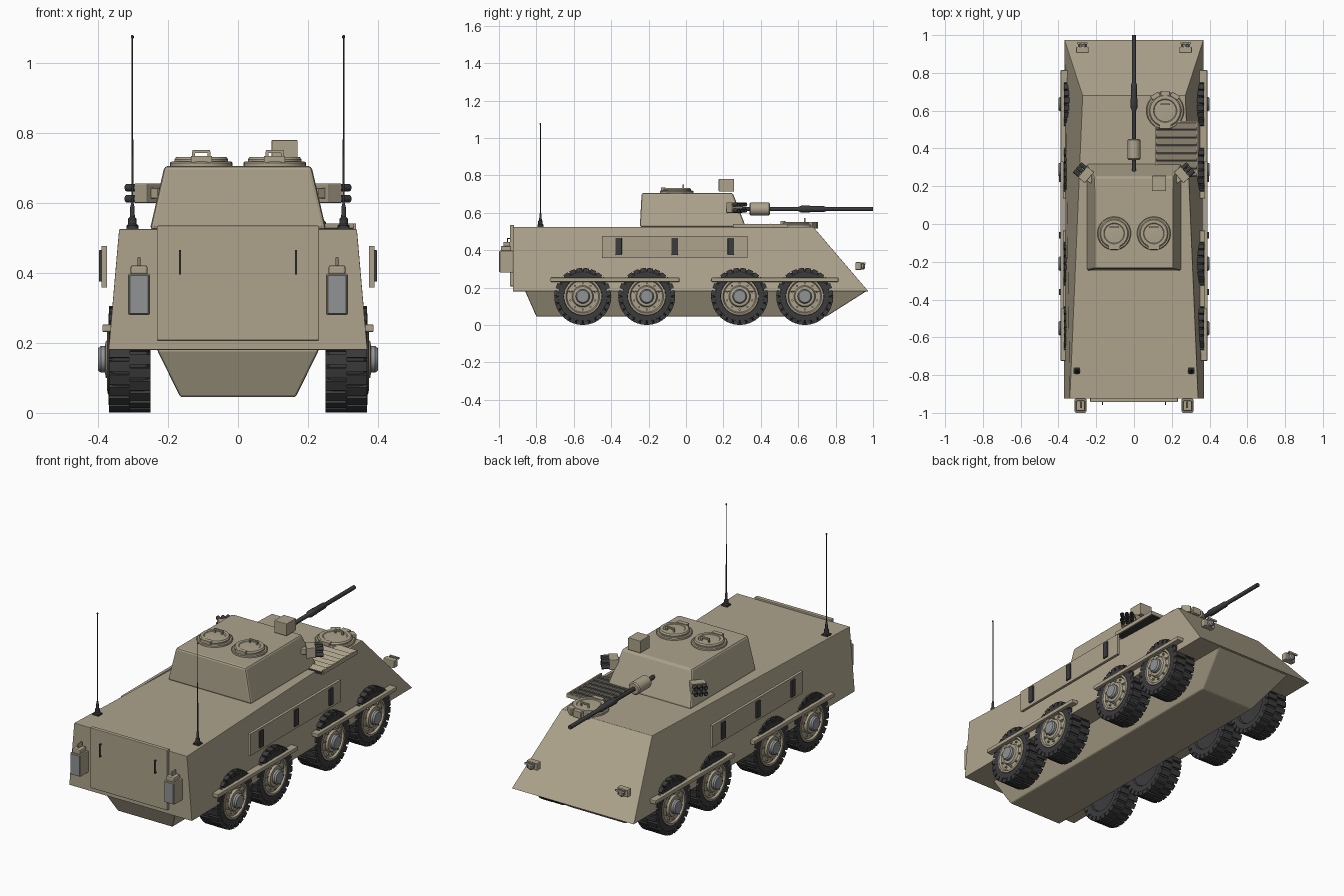
import bpy, bmesh
from math import pi, cos, sin, radians
from mathutils import Matrix, Vector

if "Cube" in bpy.data.objects:
    bpy.data.objects.remove(bpy.data.objects["Cube"])

def material(name, c):
    m = bpy.data.materials.new(name)
    m.diffuse_color = (*c, 1)
    m.use_nodes = True
    m.node_tree.nodes["Principled BSDF"].inputs["Base Color"].default_value = m.diffuse_color
    return m

TAN = material("tan_paint", (0.42, 0.37, 0.265))
DARK = material("dark_rubber", (0.045, 0.045, 0.048))
GREY = material("grey_metal", (0.28, 0.29, 0.30))
T = Matrix.Translation
ALONG_X = Matrix.Rotation(pi / 2, 4, 'Y')
ALONG_Y = Matrix.Rotation(-pi / 2, 4, 'X')
I = Matrix.Identity(4)

def block(bm, lo, hi, M=I):
    c, s = (Vector(lo) + Vector(hi)) / 2, Vector(hi) - Vector(lo)
    bmesh.ops.create_cube(bm, size=1, matrix=M @ T(c) @ Matrix.Diagonal((*s, 1)))

def lathe(bm, prof, M=I, n=32):
    rings = [[bm.verts.new(M @ Vector((r * cos(2 * pi * k / n), r * sin(2 * pi * k / n), z)))
              for k in range(n)] for r, z in prof]
    for a, b in zip(rings, rings[1:]):
        for k in range(n):
            j = (k + 1) % n
            bm.faces.new((a[k], a[j], b[j], b[k]))
    bm.faces.new(rings[0])
    bm.faces.new(rings[-1])

def frustum(bm, bottom, top):
    """Each ring: z plus (half width, y) at the back and at the nose."""
    v = [[bm.verts.new(p) for p in ((-w0, y0, z), (w0, y0, z), (w1, y1, z), (-w1, y1, z))]
         for z, (w0, y0), (w1, y1) in (bottom, top)]
    bm.faces.new(v[0])
    bm.faces.new(v[1])
    for k in range(4):
        j = (k + 1) % 4
        bm.faces.new((v[0][k], v[0][j], v[1][j], v[1][k]))

def finish(bm, name, mat, bevel=0, smooth=True):
    bmesh.ops.recalc_face_normals(bm, faces=bm.faces)
    me = bpy.data.meshes.new(name)
    bm.to_mesh(me)
    bm.free()
    me.materials.append(mat)
    ob = bpy.data.objects.new(name, me)
    bpy.context.collection.objects.link(ob)
    if bevel:
        b = ob.modifiers.new("bevel", 'BEVEL')
        b.width, b.segments = bevel, 2
    if smooth:
        bpy.ops.object.select_all(action='DESELECT')
        ob.select_set(True)
        bpy.context.view_layer.objects.active = ob
        bpy.ops.object.shade_smooth_by_angle(angle=radians(35))
    return ob

def box(name, lo, hi, mat=TAN, bevel=0.0):
    bm = bmesh.new()
    block(bm, lo, hi)
    return finish(bm, name, mat, bevel, False)

def turned(name, prof, M, mat=TAN, n=32):
    bm = bmesh.new()
    lathe(bm, prof, M, n)
    return finish(bm, name, mat)

# Hull, belly and turret
for name, lower, upper, bev in (
        ("upper_hull", (0.18, (0.37, -0.925), (0.368, 0.975)), (0.525, (0.34, -0.925), (0.272, 0.68)), 0.002),
        ("lower_hull", (0.045, (0.165, -0.80), (0.165, 0.75)), (0.181, (0.232, -0.86), (0.232, 0.965)), 0.006),
        ("turret", (0.524, (0.252, -0.247), (0.252, 0.32)), (0.706, (0.21, -0.237), (0.21, 0.25)), 0.01)):
    bm = bmesh.new()
    frustum(bm, lower, upper)
    finish(bm, name, TAN, bev, False)

# Gun and sight
gun = T((0, 0, 0.62)) @ ALONG_Y
turned("gun_mantlet", [(0.028, 0.34), (0.034, 0.346), (0.034, 0.444), (0.028, 0.45)], gun)
turned("gun_barrel", [(0.011, 0.27), (0.011, 0.60), (0.018, 0.615), (0.018, 0.66), (0.016, 0.67),
                      (0.016, 0.735), (0.011, 0.75), (0.011, 1.0)], gun, DARK, 20)
box("turret_sight", (0.096, 0.175, 0.714), (0.17, 0.256, 0.78), TAN, 0.002)

# Hatches: ring, lid, hinge and grab handle
def hatch(name, x, y, z, r):
    M = T((x, y, z))
    bm = bmesh.new()
    lathe(bm, [(r, -0.003), (r, 0.01), (r * 0.95, 0.014), (r * 0.86, 0.014), (r * 0.86, 0.02),
               (r * 0.8, 0.027), (r * 0.62, 0.027), (r * 0.58, 0.024), (0.01, 0.026)], M, 40)
    block(bm, (-0.025, 0.03, 0.038), (0.025, 0.038, 0.046), M)
    for s in (-1, 1):
        block(bm, (s * 0.022 - 0.004, 0.03, 0.02), (s * 0.022 + 0.004, 0.038, 0.042), M)
    block(bm, (-0.03, -r * 0.95, 0.01), (0.03, -r * 0.68, 0.03), M)
    finish(bm, name, TAN)

hatch("turret_hatch_left", -0.105, -0.05, 0.705, 0.089)
hatch("turret_hatch_right", 0.105, -0.05, 0.705, 0.089)
hatch("driver_hatch", 0.165, 0.60, 0.525, 0.1)
for a in (-32, 0, 32):
    M = T((0.165, 0.595, 0.525)) @ Matrix.Rotation(radians(a), 4, 'Z')
    bm = bmesh.new()
    block(bm, (-0.024, 0.085, -0.01), (0.024, 0.11, 0.027), M)
    finish(bm, "driver_periscope", TAN, 0.003, False)

# Engine grille
box("grille_bed", (0.115, 0.25, 0.518), (0.33, 0.54, 0.528), DARK)
bm = bmesh.new()
for x in (0.11, 0.33):
    block(bm, (x, 0.25, 0.52), (x + 0.008, 0.545, 0.541))
block(bm, (0.11, 0.537, 0.52), (0.338, 0.545, 0.541))
finish(bm, "grille_frame", TAN, 0, False)
bm = bmesh.new()
for k in range(7):
    M = T((0.224, 0.275 + k * 0.041, 0.533)) @ Matrix.Rotation(radians(22), 4, 'X')
    block(bm, (-0.108, -0.017, -0.0025), (0.108, 0.017, 0.0025), M)
finish(bm, "grille_slats", TAN, 0, False)

# Wheels: tyre, staggered tread lugs, rim with bolts, hub
def wheel(name, s, y):
    M = T((0, y, 0.153)) @ Matrix.Rotation(0 if s > 0 else pi, 4, 'Z') @ ALONG_X
    bm = bmesh.new()
    lathe(bm, [(0.06, 0.265), (0.095, 0.262), (0.10, 0.252), (0.13, 0.25), (0.141, 0.26), (0.144, 0.275),
               (0.144, 0.345), (0.141, 0.36), (0.13, 0.37), (0.102, 0.37), (0.097, 0.36), (0.06, 0.355)], M, 48)
    n = 24
    for k in range(2 * n):
        L = M @ Matrix.Rotation(pi * k / n, 4, 'Z')
        z0, z1 = ((0.2505, 0.311), (0.309, 0.3695))[k % 2]
        block(bm, (0.128, -0.0145, z0), (0.152, 0.0145, z1), L)
    finish(bm, name + "_tyre", DARK)
    bm = bmesh.new()
    lathe(bm, [(0.1, 0.35), (0.1, 0.372), (0.09, 0.374), (0.084, 0.364), (0.058, 0.366),
               (0.052, 0.378), (0.04, 0.38)], M, 40)
    for k in range(10):
        a = 2 * pi * k / 10
        lathe(bm, [(0.006, 0.36), (0.006, 0.374)], M @ T((0.07 * cos(a), 0.07 * sin(a), 0)), 6)
    finish(bm, name + "_rim", TAN)
    turned(name + "_hub", [(0.038, 0.37), (0.038, 0.392), (0.032, 0.4), (0.01, 0.4)], M, GREY, 24)

for s, side in ((-1, "left"), (1, "right")):
    def sbox(name, lo, hi, mat=TAN, bevel=0.0):
        a, b = sorted((s * lo[0], s * hi[0]))
        return box(side + "_" + name, (a, *lo[1:]), (b, *hi[1:]), mat, bevel)

    for k, y in enumerate((-0.552, -0.21, 0.287, 0.635)):
        wheel(f"{side}_wheel_{k + 1}", s, y)

    # Fender rails, side armour and vision slits
    for y0, y1 in ((-0.725, -0.035), (0.135, 0.815)):
        sbox("fender_rail", (0.345, y0, 0.231), (0.388, y1, 0.253), TAN, 0.004)
    sbox("side_panel", (0.374, -0.45, 0.358), (0.39, 0.33, 0.477), TAN, 0.001)
    for y in (-0.36, -0.06, 0.24):
        sbox("vision_slit", (0.384, y - 0.017, 0.375), (0.398, y + 0.017, 0.465), DARK, 0.002)

    # Jerry can with grey body, tan holder and cap
    sbox("can_holder", (0.252, -0.996, 0.28), (0.314, -0.925, 0.398), TAN, 0.004)
    sbox("can_face", (0.256, -1.0, 0.283), (0.310, -0.99, 0.394), GREY, 0.002)
    sbox("can_top", (0.259, -0.99, 0.395), (0.307, -0.935, 0.422), TAN, 0.006)
    sbox("can_handle", (0.279, -0.975, 0.42), (0.287, -0.94, 0.445), TAN, 0.002)

    # Whip antenna
    turned(side + "_antenna", [(0.017, 0.52), (0.017, 0.535), (0.012, 0.54), (0.012, 0.555), (0.007, 0.56),
                               (0.006, 0.59), (0.003, 0.6), (0.0018, 1.07), (0.004, 1.072), (0.004, 1.078),
                               (0.001, 1.081)], T((s * 0.302, -0.778, 0)), DARK, 12)
    sbox("antenna_base", (0.285, -0.795, 0.52), (0.319, -0.761, 0.532), DARK)

    # Headlight with guard
    sbox("headlight", (0.24, 0.905, 0.294), (0.306, 0.938, 0.336), TAN, 0.005)
    bm = bmesh.new()
    for k in range(3):
        lathe(bm, [(0.004, 0.935), (0.004, 0.96)], T((s * (0.253 + k * 0.02), 0, 0.33)) @ ALONG_Y, 8)
    block(bm, (s * 0.273 - 0.028, 0.953, 0.324), (s * 0.273 + 0.028, 0.96, 0.334))
    finish(bm, side + "_headlight_guard", TAN)
    turned(side + "_headlight_lens", [(0.017, 0.93), (0.017, 0.95), (0.01, 0.957)],
           T((s * 0.273, 0, 0.313)) @ ALONG_Y, GREY, 20)

    # Smoke launcher angled outwards
    M = T((s * 0.263, 0.268, 0.628)) @ Matrix.Rotation(-s * radians(50), 4, 'Z')
    bm = bmesh.new()
    block(bm, (-0.038, -0.035, -0.028), (0.038, 0.012, 0.028), M)
    block(bm, (-0.02, -0.06, -0.015), (0.02, -0.03, 0.015), M)
    finish(bm, side + "_launcher_body", TAN, 0.003, False)
    bm = bmesh.new()
    for x in (-0.025, 0, 0.025):
        for z in (-0.016, 0.016):
            lathe(bm, [(0.008, 0.0), (0.011, 0.012), (0.011, 0.05), (0.008, 0.05), (0.007, 0.03)],
                  M @ T((x, 0, z)) @ ALONG_Y, 14)
    finish(bm, side + "_launcher_tubes", DARK)

    # Rear door handle
    bm = bmesh.new()
    x = s * 0.166
    block(bm, (x - 0.003, -0.957, 0.396), (x + 0.003, -0.951, 0.466))
    for z in (0.396, 0.46):
        block(bm, (x - 0.003, -0.957, z), (x + 0.003, -0.935, z + 0.006))
    finish(bm, side + "_door_handle", DARK, 0, False)

# Rear door
box("rear_door", (-0.232, -0.942, 0.207), (0.232, -0.92, 0.535), TAN, 0.003)
